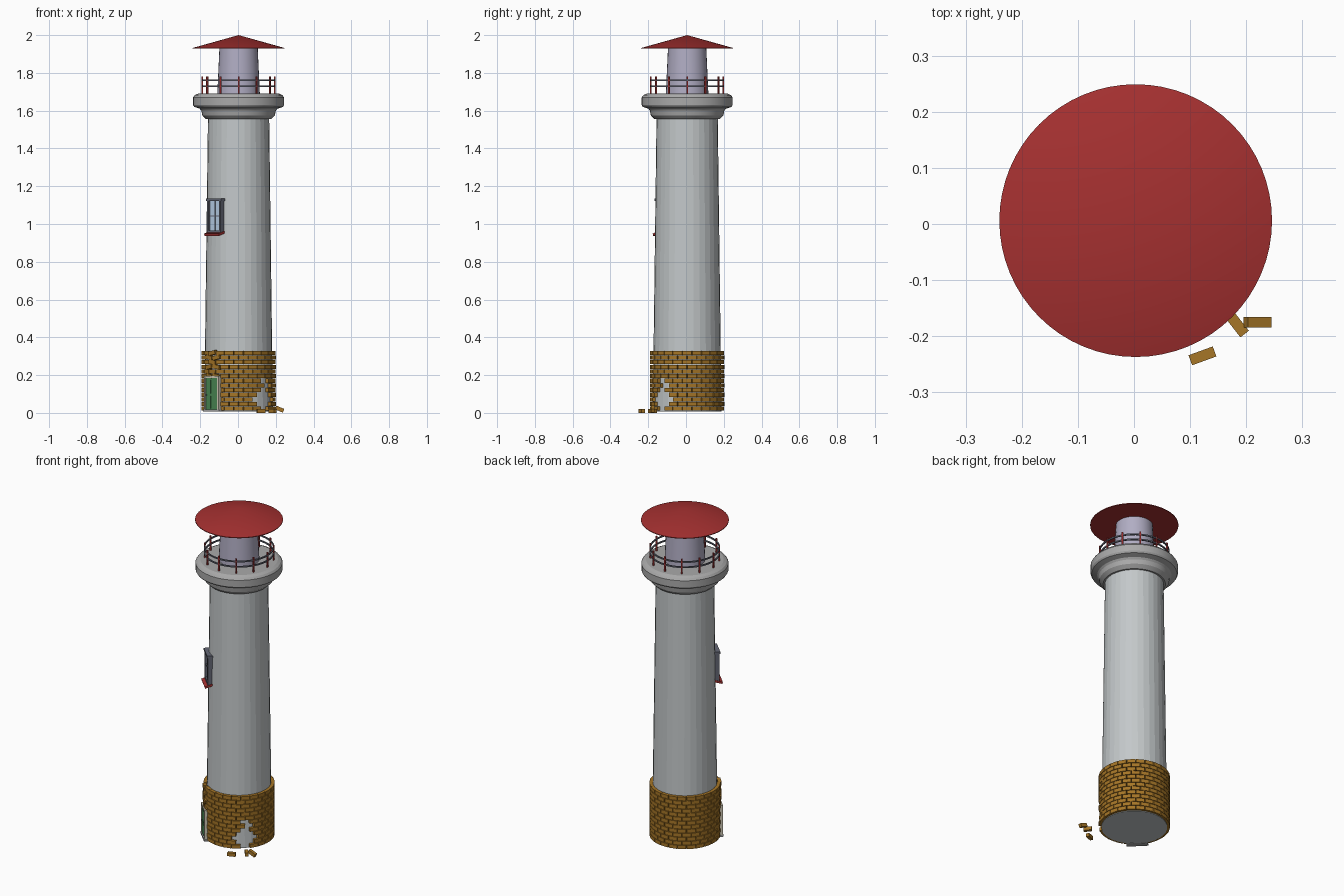
import bpy, bmesh, math, random
from mathutils import Matrix, Vector

if "Cube" in bpy.data.objects:
    bpy.data.objects.remove(bpy.data.objects["Cube"])

random.seed(4)
CX, CY = 0.003, 0.006
DOOR_AZ, HOLE_AZ = math.radians(225), math.radians(315)


def mat(name, col):
    m = bpy.data.materials.new(name)
    m.diffuse_color = (*col, 1)
    m.use_nodes = True
    m.node_tree.nodes["Principled BSDF"].inputs["Base Color"].default_value = m.diffuse_color
    return m


RED = mat("red_paint", (0.38, 0.03, 0.03))
BRICK = mat("brick", (0.38, 0.18, 0.02))
LANTERN = mat("lantern_tint", (0.44, 0.42, 0.55))
STONE = mat("dark_stone", (0.4, 0.4, 0.4))
TOWER = mat("tower_paint", (0.55, 0.58, 0.59))
METAL = mat("dark_metal", (0.13, 0.14, 0.18))
GREEN = mat("green_paint", (0.07, 0.25, 0.09))
CREAM = mat("cream_trim", (0.65, 0.6, 0.48))
GLASS = mat("glass", (0.5, 0.66, 0.85))


def finish(bm, name, material, smooth=False):
    bmesh.ops.recalc_face_normals(bm, faces=bm.faces)
    me = bpy.data.meshes.new(name)
    bm.to_mesh(me)
    bm.free()
    me.materials.append(material)
    ob = bpy.data.objects.new(name, me)
    bpy.context.collection.objects.link(ob)
    if smooth:
        bpy.ops.object.select_all(action='DESELECT')
        ob.select_set(True)
        bpy.context.view_layer.objects.active = ob
        bpy.ops.object.shade_smooth_by_angle(angle=math.radians(25))
    return ob


def lathe(name, profile, segs, material, smooth=True, closed=False):
    """Spin an (r, z) profile about the tower axis."""
    bm = bmesh.new()
    pts = profile + profile[:1] if closed else profile
    vs = [bm.verts.new((r, 0, z)) for r, z in pts]
    es = [bm.edges.new(p) for p in zip(vs, vs[1:])]
    bmesh.ops.spin(bm, geom=vs + es, cent=(0, 0, 0), axis=(0, 0, 1),
                   angle=2 * math.pi, steps=segs)
    bmesh.ops.remove_doubles(bm, verts=bm.verts, dist=1e-5)
    bmesh.ops.translate(bm, verts=bm.verts, vec=(CX, CY, 0))
    return finish(bm, name, material, smooth)


def add_box(bm, m, size):
    bmesh.ops.create_cube(bm, size=1, matrix=m @ Matrix.Diagonal((*size, 1)))


def on_wall(az, r, z, side=0):
    """Frame on the wall: local x runs sideways, local y points outward."""
    return (Matrix.Translation((CX, CY, z)) @ Matrix.Rotation(az - math.pi / 2, 4, 'Z')
            @ Matrix.Translation((side, r, 0)))


def wall_boxes(name, az, boxes, material, tilt=0):
    """boxes: (side, r, z, width, depth, height)"""
    bm = bmesh.new()
    for s, r, z, w, d, h in boxes:
        add_box(bm, on_wall(az, r, z, s) @ Matrix.Rotation(tilt, 4, 'X'), (w, d, h))
    return finish(bm, name, material)


# Tower shaft, gallery, lantern and roof
lathe("tower_shaft", [(0, 0.008), (0.182, 0.008), (0.162, 1.57), (0, 1.57)], 32, TOWER, False)
lathe("gallery", [(0, 1.555), (0.172, 1.555), (0.192, 1.575), (0.197, 1.60), (0.205, 1.61),
                  (0.235, 1.62), (0.241, 1.63), (0.241, 1.67), (0.232, 1.682),
                  (0.215, 1.69), (0, 1.69)], 48, STONE)
lathe("lantern", [(0, 1.68), (0.113, 1.68), (0.101, 1.94), (0, 1.94)], 32, LANTERN)
lathe("roof", [(0, 2.0), (0.243, 1.932), (0.243, 1.928), (0, 1.928)], 64, RED)

# Railing: two hoops and twelve posts
for i, z in enumerate((1.73, 1.762)):
    lathe(f"rail_{i}", [(0.188, z - 0.004), (0.195, z - 0.004), (0.195, z + 0.004),
                        (0.188, z + 0.004)], 48, METAL, closed=True)
wall_boxes("rail_caps", 0, [(0, 0.1915, 1.762, 0.01, 0.009, 0.01)], METAL)
bm = bmesh.new()
for i in range(12):
    add_box(bm, on_wall(i * math.pi / 6, 0.1915, 1.733), (0.008, 0.008, 0.094))
finish(bm, "rail_posts", RED)

# Brick skirt with a broken patch and an opening for the door
ROWS, N = 13, 24
PITCH = 0.32 / ROWS
STEP = 2 * math.pi / N
HOLE = [0.05, 0.2, 0.3, 0.2, 0.1, 0.14, 0.05]
bm = bmesh.new()
for row in range(ROWS):
    z = 0.01 + (row + 0.5) * PITCH
    for k in range(N):
        az = (k + 0.5 * (row % 2)) * STEP
        off = az - HOLE_AZ
        if row < len(HOLE) and abs(off) < HOLE[row] and not (row == 5 and off < 0):
            continue
        if row < 7 and abs(az - DOOR_AZ) < 0.2:
            continue
        m = on_wall(az, 0.186, z)
        # uneven bricks above the door
        if row > 6 and abs(az - DOOR_AZ) < 0.2:
            m = (on_wall(az, 0.188 + random.uniform(0, 0.005), z)
                 @ Matrix.Rotation(random.uniform(-0.25, 0.25), 4, 'Y'))
        add_box(bm, m, (0.0475, 0.02, PITCH - 0.003))
finish(bm, "brick_skirt", BRICK)

# Fallen bricks in front of the broken patch
bm = bmesh.new()
for x, y, z, turn, lean in ((0.22, -0.175, 0.02, 0, 0.4), (0.183, -0.178, 0.011, -52, 0),
                            (0.122, -0.235, 0.011, 20, 0)):
    add_box(bm, Matrix.Translation((x, y, z)) @ Matrix.Rotation(math.radians(turn), 4, 'Z')
            @ Matrix.Rotation(lean, 4, 'Y'), (0.046, 0.019, 0.021))
finish(bm, "fallen_bricks", BRICK)

# Door with frame, threshold and knob
wall_boxes("door", DOOR_AZ, [(0, 0.188, 0.098, 0.094, 0.024, 0.172)], GREEN)
wall_boxes("door_frame", DOOR_AZ,
           [(s * 0.05, 0.188, 0.102, 0.011, 0.034, 0.184) for s in (-1, 1)]
           + [(0, 0.188, 0.19, 0.111, 0.034, 0.011)], CREAM)
wall_boxes("door_panels", DOOR_AZ,
           [(s * 0.021, 0.2, z, 0.03, 0.005, h) for s in (-1, 1)
            for z, h in ((0.056, 0.065), (0.138, 0.07))], GREEN)
wall_boxes("door_step", DOOR_AZ, [(0, 0.19, 0.012, 0.12, 0.034, 0.01)], STONE)
wall_boxes("door_knob", DOOR_AZ, [(0.04, 0.203, 0.095, 0.006, 0.008, 0.006)], METAL)

# Window with frame, glazing bars and sloping sill
wall_boxes("window_glass", DOOR_AZ, [(0, 0.168, 1.043, 0.085, 0.012, 0.165)], GLASS)
wall_boxes("window_frame", DOOR_AZ,
           [(s * 0.045, 0.17, 1.043, 0.013, 0.03, 0.175) for s in (-1, 1)]
           + [(0, 0.172, 1.129, 0.112, 0.034, 0.013), (0, 0.17, 0.96, 0.1, 0.03, 0.012)], METAL)
wall_boxes("window_bars", DOOR_AZ, [(0, 0.174, 1.043, 0.006, 0.01, 0.165),
                                    (0, 0.174, 1.043, 0.085, 0.01, 0.006)], METAL)
wall_boxes("window_sill", DOOR_AZ, [(0, 0.18, 0.95, 0.11, 0.045, 0.012)], RED, tilt=-0.3)
